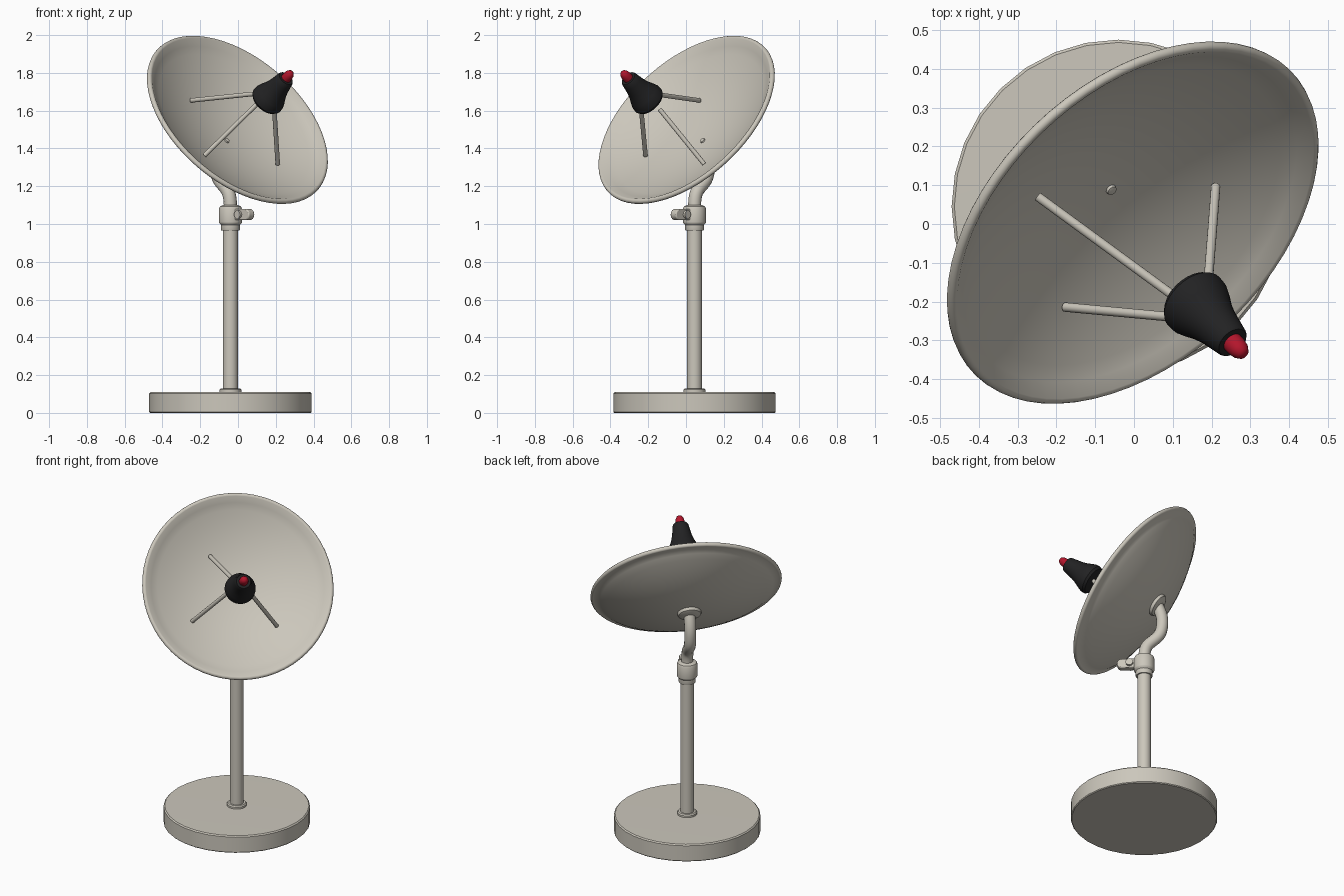
import bpy, bmesh, math
from mathutils import Vector, Matrix

if "Cube" in bpy.data.objects:
    bpy.data.objects.remove(bpy.data.objects["Cube"])


def material(name, rgb):
    m = bpy.data.materials.new(name)
    m.diffuse_color = (*rgb, 1)
    m.use_nodes = True
    m.node_tree.nodes["Principled BSDF"].inputs["Base Color"].default_value = m.diffuse_color
    return m


STONE = material("warm_grey", (0.60, 0.57, 0.50))
BLACK = material("black", (0.016, 0.016, 0.017))
RED = material("red", (0.45, 0.008, 0.025))

UP = Vector((0, 0, 1))
N = Vector((0.537, -0.57, 0.623)).normalized()   # dish axis
C = Vector((0, 0, 1.555))                        # dish rim centre
POLE = Vector((-0.04, 0.045, 0))                 # pole foot


def finish(ob, mat, angle=35):
    ob.data.materials.clear()
    ob.data.materials.append(mat)
    bpy.ops.object.select_all(action='DESELECT')
    ob.select_set(True)
    bpy.context.view_layer.objects.active = ob
    bpy.ops.object.shade_smooth_by_angle(angle=math.radians(angle))
    return ob


def from_bmesh(name, bm, mat, angle=35):
    bmesh.ops.recalc_face_normals(bm, faces=bm.faces)
    me = bpy.data.meshes.new(name)
    bm.to_mesh(me)
    bm.free()
    ob = bpy.data.objects.new(name, me)
    bpy.context.collection.objects.link(ob)
    return finish(ob, mat, angle)


def lathe(name, profile, origin, axis, mat, sides=32, angle=35):
    """Spin (radius, height) points about an axis through origin."""
    bm = bmesh.new()
    verts = [bm.verts.new((r, 0, h)) for r, h in profile]
    edges = [bm.edges.new(p) for p in zip(verts, verts[1:])]
    bmesh.ops.spin(bm, geom=verts + edges, cent=(0, 0, 0), axis=(0, 0, 1),
                   angle=math.tau, steps=sides, use_duplicate=False)
    bmesh.ops.remove_doubles(bm, verts=bm.verts, dist=1e-5)
    rot = UP.rotation_difference(axis).to_matrix().to_4x4()
    bm.transform(Matrix.Translation(origin) @ rot)
    return from_bmesh(name, bm, mat, angle)


def rod(name, a, b, r, mat, sides=16):
    d = b - a
    return lathe(name, [(0, 0), (r, 0), (r, d.length), (0, d.length)],
                 a, d.normalized(), mat, sides)


# base disc
lathe("base", [(0, 0), (0.425, 0), (0.43, 0.005), (0.43, 0.103),
               (0.423, 0.11), (0, 0.112)], POLE, UP, STONE, 32, 30)
# pole with foot ring and collar
lathe("pole", [(0, 0.1), (0.058, 0.1), (0.058, 0.123), (0.052, 0.13),
               (0.04, 0.13), (0.04, 1.0), (0, 1.0)], POLE, UP, STONE)
lathe("collar", [(0, 0.965), (0.048, 0.965), (0.05, 0.97), (0.05, 0.995),
                 (0.06, 1.005), (0.061, 1.01), (0.061, 1.08), (0.056, 1.092),
                 (0.042, 1.10), (0, 1.10)], POLE, UP, STONE)

# clamp lug pointing forward and right, with cross bolt
out = Vector((1, -1, 0)).normalized()
side = Vector((1, 1, 0)).normalized()
root = POLE + UP * 1.05
bm = bmesh.new()
hw, L, n = 0.03, 0.16, 10
outline = [(0.03, hw), (0.03, -hw)]
for i in range(n + 1):
    t = -math.pi / 2 + math.pi * i / n
    outline.append((L - hw + hw * math.cos(t), hw * math.sin(t)))
face = bm.faces.new([bm.verts.new(root + out * u + UP * v - side * 0.022)
                     for u, v in outline])
ext = bmesh.ops.extrude_face_region(bm, geom=[face])
bmesh.ops.translate(bm, vec=side * 0.044,
                    verts=[g for g in ext["geom"] if isinstance(g, bmesh.types.BMVert)])
lug = from_bmesh("clamp_lug", bm, STONE)
bev = lug.modifiers.new("round", 'BEVEL')
bev.width, bev.segments, bev.limit_method = 0.006, 2, 'ANGLE'
bolt = root + out * 0.085
rod("clamp_bolt", bolt - side * 0.036, bolt + side * 0.036, 0.022, STONE)

# bent arm from collar to dish
cu = bpy.data.curves.new("arm", 'CURVE')
cu.dimensions = '3D'
cu.bevel_depth, cu.bevel_resolution, cu.use_fill_caps = 0.035, 5, True
sp = cu.splines.new('NURBS')
path = [(-0.04, 0.045, 1.08), (-0.04, 0.045, 1.15), (-0.06, 0.065, 1.19),
        (-0.105, 0.11, 1.23), (-0.118, 0.123, 1.30), (-0.116, 0.121, 1.38),
        tuple(C - N * 0.17)]
sp.points.add(len(path) - 1)
for p, co in zip(sp.points, path):
    p.co = (*co, 1)
sp.use_endpoint_u, sp.order_u, sp.resolution_u = True, 4, 6
arm = bpy.data.objects.new("arm", cu)
bpy.context.collection.objects.link(arm)
bpy.ops.object.select_all(action='DESELECT')
arm.select_set(True)
bpy.context.view_layer.objects.active = arm
bpy.ops.object.convert(target='MESH')
finish(bpy.context.view_layer.objects.active, STONE)

# flange behind the dish
lathe("arm_flange", [(0, -0.20), (0.045, -0.20), (0.066, -0.19), (0.07, -0.182),
                     (0.07, -0.165), (0, -0.165)], C, N, STONE)

# parabolic dish: inner skin, rounded rim, outer skin
R, D, T = 0.55, 0.155, 0.02
steps = 14
inner = [(R * i / steps, -D * (1 - (i / steps) ** 2)) for i in range(steps + 1)]
outer = [(r, h - T) for r, h in reversed(inner)]
rim = [(0.551 + 0.014 * math.cos(t), -0.006 + 0.014 * math.sin(t))
       for t in [math.radians(a) for a in range(120, -121, -30)]]
lathe("dish", inner[:-1] + rim + outer[1:], C, N, STONE, 64, 60)
# small nub on the dish centre
lathe("dish_nub", [(0, -0.005), (0.015, -0.005), (0.013, 0.008), (0, 0.012)],
      Vector((-0.06, 0.09, 1.44)), N, STONE, 16)

# feed horn, red tip
F = Vector((0.15, -0.195, 1.65))
lathe("feed_horn", [(0, -0.012), (0.06, -0.012), (0.082, -0.006), (0.091, 0.008),
                    (0.09, 0.03), (0.081, 0.055), (0.068, 0.085), (0.058, 0.12),
                    (0.051, 0.16), (0.046, 0.188), (0.042, 0.194), (0, 0.194)],
      F, N, BLACK)
lathe("feed_tip", [(0, 0.185), (0.027, 0.185), (0.027, 0.21), (0.024, 0.23),
                   (0.016, 0.245), (0, 0.252)], F, N, RED, 24, 60)

# three struts from dish to horn
struts = [((-0.24, 0.065, 1.655), (-0.055, 0.015, 0.04)),
          ((-0.17, -0.215, 1.37), (-0.05, -0.045, -0.015)),
          ((0.21, 0.09, 1.325), (0.042, 0.055, -0.042))]
for i, (foot, off) in enumerate(struts):
    a, b = Vector(foot), F + Vector(off)
    rod(f"strut_{i + 1}", a - (b - a).normalized() * 0.01, b, 0.012, STONE)
